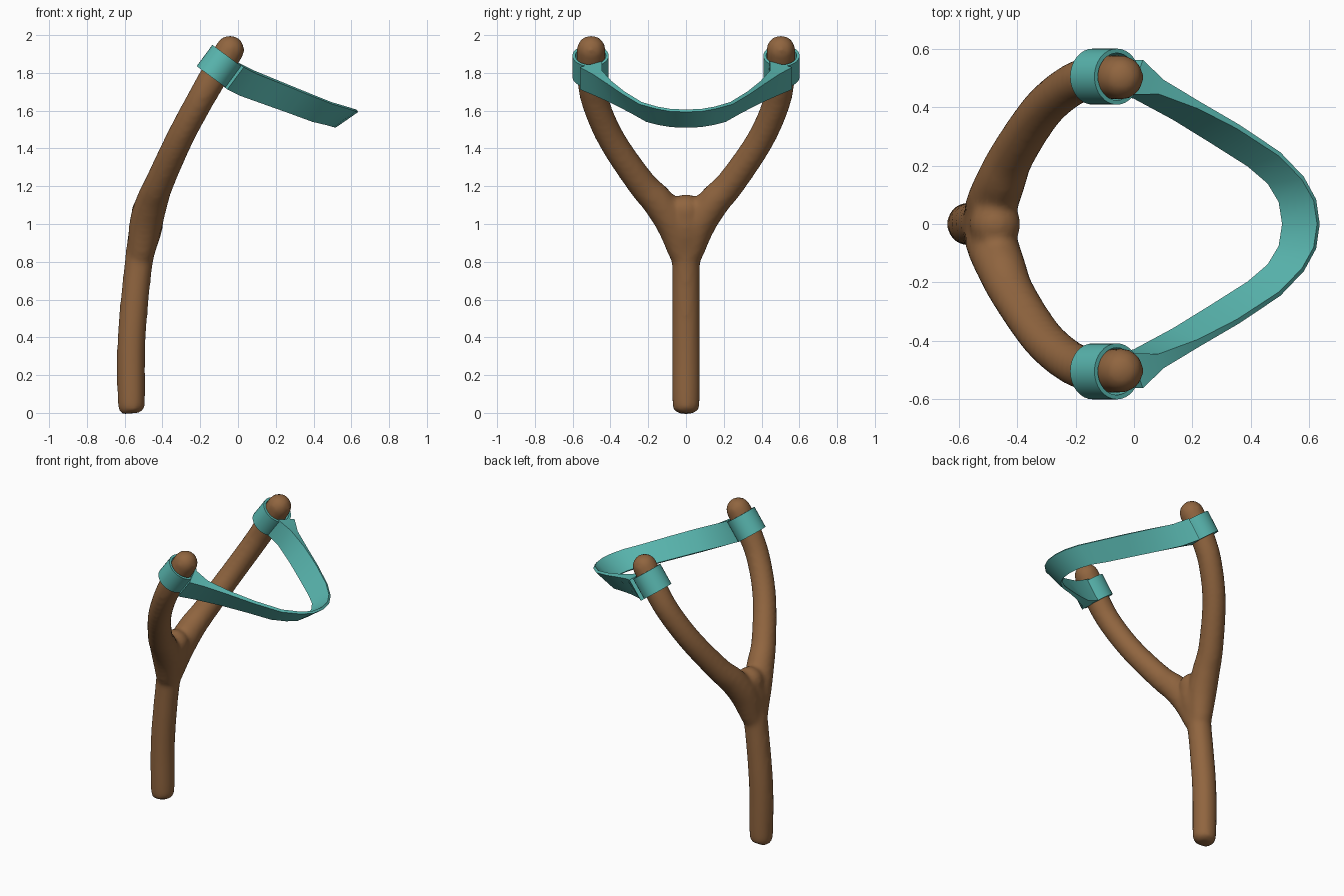
import bpy, bmesh, math
from mathutils import Vector

if "Cube" in bpy.data.objects:
    bpy.data.objects.remove(bpy.data.objects["Cube"])

def material(name, col):
    m = bpy.data.materials.new(name)
    m.diffuse_color = (*col, 1)
    m.use_nodes = True
    m.node_tree.nodes["Principled BSDF"].inputs["Base Color"].default_value = m.diffuse_color
    return m

wood = material("wood", (0.28, 0.13, 0.05))
rubber = material("rubber", (0.1, 0.47, 0.43))

def make_object(bm, name, mat):
    bmesh.ops.recalc_face_normals(bm, faces=bm.faces[:])
    me = bpy.data.meshes.new(name)
    bm.to_mesh(me)
    bm.free()
    ob = bpy.data.objects.new(name, me)
    bpy.context.collection.objects.link(ob)
    me.materials.append(mat)
    return ob

def smooth_path(pts, n=5):
    """Catmull-Rom resampling of (x, y, z, radius) points."""
    p = [Vector(q) for q in pts]
    p = [p[0] * 2 - p[1]] + p + [p[-1] * 2 - p[-2]]
    out = []
    for a, b, c, d in zip(p, p[1:], p[2:], p[3:]):
        for k in range(n):
            t = k / n
            out.append(0.5 * (2*b + (c - a)*t + (2*a - 5*b + 4*c - d)*t*t + (3*b - a - 3*c + d)*t**3))
    return out + [p[-2]]

def loft(bm, sections):
    """Bridge closed loops of points and cap both ends."""
    rings = [[bm.verts.new(c) for c in s] for s in sections]
    n = len(rings[0])
    for r0, r1 in zip(rings, rings[1:]):
        for i in range(n):
            bm.faces.new((r0[i], r0[(i+1) % n], r1[(i+1) % n], r1[i]))
    bm.faces.new(rings[0][::-1])
    bm.faces.new(rings[-1])

def tube(bm, pts, sides=24):
    path = smooth_path(pts)
    secs = []
    for i, q in enumerate(path):
        t = (path[min(i+1, len(path)-1)] - path[max(i-1, 0)]).to_3d().normalized()
        u = t.cross(Vector((0, 1, 0))).normalized()
        v = t.cross(u)
        secs.append([q.to_3d() + (u*math.cos(a) + v*math.sin(a)) * q.w
                     for a in (2*math.pi*k/sides for k in range(sides))])
    loft(bm, secs)

def ball(bm, loc, r):
    g = bmesh.ops.create_uvsphere(bm, u_segments=24, v_segments=16, radius=r)
    bmesh.ops.translate(bm, verts=g["verts"], vec=loc)

# wooden fork: handle and two arms fused into one smooth skin
bm = bmesh.new()
tube(bm, [(-.565, 0, 0, .04), (-.565, 0, .02, .062), (-.565, 0, .06, .073), (-.563, 0, .4, .075),
          (-.525, 0, .8, .075), (-.49, 0, .97, .088), (-.475, 0, 1.07, .085)])
ball(bm, (-.475, 0, 1.07), .088)
for s in (1, -1):
    tube(bm, [(-.515, s*.02, .84, .07), (-.488, s*.07, 1.0, .088), (-.455, s*.15, 1.12, .085),
              (-.415, s*.24, 1.22, .077), (-.315, s*.39, 1.44, .073), (-.215, s*.475, 1.63, .073),
              (-.135, s*.502, 1.77, .075), (-.043, s*.502, 1.922, .077)])
    ball(bm, (-.043, s*.502, 1.922), .077)
fork = make_object(bm, "fork_frame", wood)
rm = fork.modifiers.new("fuse", "REMESH")
rm.mode = "VOXEL"
rm.voxel_size = 0.016
rm.use_smooth_shade = True
sm = fork.modifiers.new("soften", "SMOOTH")
sm.factor = 0.5
sm.iterations = 8

# rubber loops around the arm tips
axis = Vector((.59, 0, .8)).normalized()
side = Vector((.8, 0, -.59)).normalized()
for s, name in ((1, "band_loop_left"), (-1, "band_loop_right")):
    bm = bmesh.new()
    c = Vector((-.10, s*.505, 1.835))
    n = 32
    rings = []
    for r, h in ((.096, -.07), (.096, .07), (.081, .07), (.081, -.07)):
        rings.append([bm.verts.new(c + axis*h + side*r*math.cos(2*math.pi*k/n)
                                   + Vector((0, r*math.sin(2*math.pi*k/n), 0))) for k in range(n)])
    for j in range(4):
        a, b = rings[j], rings[(j+1) % 4]
        for k in range(n):
            bm.faces.new((a[k], a[(k+1) % n], b[(k+1) % n], b[k]))
    make_object(bm, name, rubber)

# stretched rubber band: centre, width direction, thickness; mirrored across y
half = [((-.034, .503, 1.787), (.59, 0, .8), .13), ((.05, .462, 1.745), (.6, .1, .79), .055),
        ((.18, .388, 1.695), (.6, .25, .75), .028), ((.31, .31, 1.645), (.62, .33, .7), .02),
        ((.445, .222, 1.593), (.73, .25, .64), .018), ((.52, .15, 1.573), (.8, .1, .59), .016),
        ((.56, .08, 1.561), (.82, .03, .57), .016), ((.572, 0, 1.558), (.82, 0, .57), .016)]
flip = lambda p: (p[0], -p[1], p[2])
stations = half + [(flip(c), flip(w), t) for c, w, t in half[-2::-1]]
secs = []
for i, (c, w, t) in enumerate(stations):
    d = Vector(stations[min(i+1, len(stations)-1)][0]) - Vector(stations[max(i-1, 0)][0])
    w = Vector(w).normalized() * .073
    v = d.cross(w).normalized() * t / 2
    c = Vector(c)
    secs.append([c - w - v, c + w - v, c + w + v, c - w + v])
bm = bmesh.new()
loft(bm, secs)
make_object(bm, "stretched_band", rubber)

# smooth shading with crisp band edges
for ob in bpy.data.objects:
    ob.select_set(ob != fork)
bpy.context.view_layer.objects.active = bpy.data.objects["stretched_band"]
bpy.ops.object.shade_smooth_by_angle(angle=math.radians(40))
